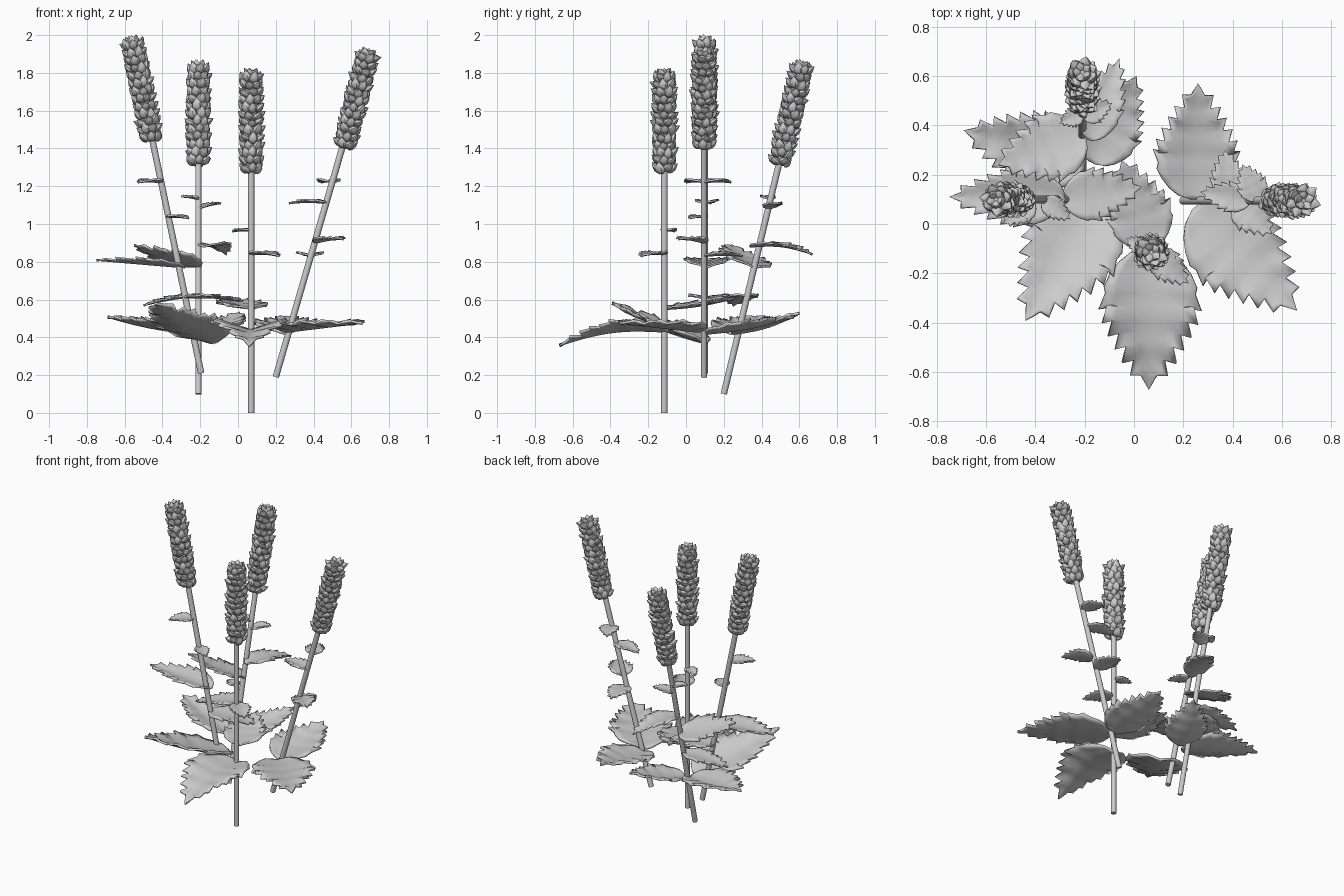
import bpy, bmesh, math, random
from mathutils import Vector, Matrix

if "Cube" in bpy.data.objects:
    bpy.data.objects.remove(bpy.data.objects["Cube"])

random.seed(4)


def finish(bm, name, smooth=True):
    bmesh.ops.recalc_face_normals(bm, faces=bm.faces)
    me = bpy.data.meshes.new(name)
    bm.to_mesh(me)
    bm.free()
    ob = bpy.data.objects.new(name, me)
    bpy.context.collection.objects.link(ob)
    if smooth:
        for p in me.polygons:
            p.use_smooth = True
        me.set_sharp_from_angle(angle=math.radians(40))
    return ob


PROFILE = [(0, .12), (.05, .5), (.15, .8), (.28, .98), (.4, .97), (.55, .76), (.7, .52), (.85, .24), (1, 0)]


def half_width(t):
    for (a, wa), (b, wb) in zip(PROFILE, PROFILE[1:]):
        if t <= b:
            return wa + (wb - wa) * (t - a) / (b - a)
    return 0


# Serrated, cupped leaf running from base to tip
def leaf(name, base, tip, width, cup=.15, arch=.05, roll=0, teeth=5, thick=.01):
    base, tip = Vector(base), Vector(tip)
    axis = tip - base
    length = axis.length
    x = axis.normalized()
    side = Vector((0, 0, 1)).cross(x).normalized()
    side = Matrix.Rotation(roll, 3, x) @ side
    up = x.cross(side)
    rows = [(t, half_width(t), 0) for t in (0, .04, .1, .18, .27)]
    d = .56 / teeth
    for i in range(teeth):
        t = .32 + i * d
        rows.append((t, half_width(t) - .04, 0))
        rows.append((t + .5 * d, half_width(t + .4 * d) + .1, .7 * d))
    rows += [(.9, .17, 0), (.95, .09, 0), (1, 0, 0)]
    cols = (-1, -.75, -.4, 0, .4, .75, 1)
    bm = bmesh.new()
    grid = []
    for t, w, sweep in rows:
        row = []
        for u in cols:
            s = t + sweep * max(0, abs(u) - .4) / .6
            v = u * w * width / 2
            h = cup * abs(v) + arch * length * math.sin(math.pi * min(t, 1))
            h += .02 * width * math.sin(t * 30) * abs(u)
            row.append(bm.verts.new(base + x * s * length + side * v + up * h))
        grid.append(row)
    for a, b in zip(grid, grid[1:]):
        for i in range(len(cols) - 1):
            bm.faces.new((a[i], a[i + 1], b[i + 1], b[i]))
    bmesh.ops.remove_doubles(bm, verts=bm.verts, dist=1e-5)
    ob = finish(bm, name)
    mod = ob.modifiers.new("thickness", 'SOLIDIFY')
    mod.thickness = thick
    mod.offset = 0


# Straight stem
def stem(name, a, b):
    a, b = Vector(a), Vector(b)
    bm = bmesh.new()
    q = (b - a).to_track_quat('Z', 'Y').to_matrix().to_4x4()
    bmesh.ops.create_cone(bm, cap_ends=True, segments=10, radius1=.017, radius2=.017,
                          depth=(b - a).length, matrix=Matrix.Translation((a + b) / 2) @ q)
    finish(bm, name)


# Flower spike: core covered in staggered pointed buds
def spike(name, a, b):
    a, b = Vector(a), Vector(b)
    length = (b - a).length
    M = Matrix.Translation(a) @ (b - a).to_track_quat('Z', 'Y').to_matrix().to_4x4()
    bm = bmesh.new()
    bmesh.ops.create_cone(bm, cap_ends=True, segments=10, radius1=.03, radius2=.036, depth=length - .05,
                          matrix=M @ Matrix.Translation((0, 0, length / 2)))

    # The bud's pointed end tilts outwards
    def bud(r, z, ang, tilt, size):
        loc = Matrix.Rotation(ang, 4, 'Z') @ Matrix.Translation((r, 0, z)) @ Matrix.Rotation(tilt, 4, 'Y')
        res = bmesh.ops.create_uvsphere(bm, u_segments=7, v_segments=5, radius=1)
        for v in res['verts']:
            k = 1.4 if v.co.z > .95 else 1
            v.co = M @ loc @ Vector((v.co.x * size * .7, v.co.y * size * .92, v.co.z * size * k))
    rows = 13
    for i in range(rows):
        f = i / (rows - 1)
        r = .036 + .009 * math.sin(math.pi * (.15 + .7 * f))
        for j in range(7):
            bud(r, .03 + f * (length - .085) + random.uniform(-.006, .006),
                (j + .5 * (i % 2)) * math.tau / 7 + random.uniform(-.15, .15),
                random.uniform(.3, 1.1), random.uniform(.027, .031))
    for j in range(5):
        bud(.02, length - .034, j * math.tau / 5, random.uniform(.2, .7), .025)
    finish(bm, name)


# Stems: bottom, start of spike, top of spike
STEMS = {
    "front": ((.07, -.115, 0), (.07, -.115, 1.265), (.07, -.115, 1.83)),
    "left": ((-.195, .1, .21), (-.455, .1, 1.43), (-.565, .1, 2.0)),
    "back": ((-.21, .2, .1), (-.21, .492, 1.305), (-.21, .622, 1.87)),
    "right": ((.2, .095, .19), (.56, .095, 1.395), (.695, .095, 1.935)),
}
for n, (p, q, r) in STEMS.items():
    stem(n + "_stem", p, Vector(q) + (Vector(r) - Vector(q)) * .5)
    spike(n + "_flower_spike", q, r)


def on_stem(n, z):
    p, q, _ = map(Vector, STEMS[n])
    return p + (q - p) * (z - p.z) / (q.z - p.z)


# Large lower leaves: base, tip, width, cupping, arch, roll
for n, b, t, w, cup, arch, roll in [
    ("front", (.07, -.09, .43), (.06, -.67, .36), .39, .28, .06, 0),
    ("front_right", (.25, .07, .43), (.66, -.35, .48), .38, .15, .0, 0),
    ("front_left", (-.13, .1, .37), (-.44, -.39, .585), .39, .22, -.04, .1),
    ("back_right", (.25, .1, .42), (.26, .57, .51), .33, .22, -.03, 0),
    ("back_left", (-.2, .24, .42), (-.69, .38, .51), .31, .3, -.03, 0),
    ("back", (-.17, .25, .42), (.01, .6, .53), .26, .25, -.05, 0),
]:
    leaf(n + "_large_leaf", b, t, w, cup, arch, roll, 6, .014)

# Middle and upper leaves
for n, b, t, w, cup, arch, roll in [
    ("front_middle", (.07, -.1, .55), (-.05, .26, .61), .26, .15, -.03, 0),
    ("left_middle", (-.29, .1, .61), (.03, .15, .59), .21, .12, .03, 0),
    ("back_middle", (-.2, .32, .62), (-.5, .25, .57), .18, .15, .02, 0),
    ("left_upper", (-.28, .11, .77), (-.75, .11, .81), .23, .25, .0, 0),
    ("back_left_upper", (-.2, .36, .77), (-.55, .24, .89), .28, .15, -.04, .2),
    ("back_upper", (-.18, .34, .88), (-.06, .67, .84), .17, .2, .06, 0),
]:
    leaf(n + "_leaf", b, t, w, cup, arch, roll)

# Small leaves along the stems: stem, attachment height, tip, width
for i, (s, z, t, w) in enumerate([
    ("front", .84, (.22, -.24, .83), .13), ("front", .965, (-.03, -.06, .96), .08),
    ("left", 1.22, (-.53, .0, 1.22), .12), ("left", 1.035, (-.26, .02, 1.03), .09),
    ("back", 1.13, (-.3, .41, 1.145), .08), ("back", 1.08, (-.09, .49, 1.11), .1),
    ("right", 1.22, (.44, .24, 1.22), .12), ("right", 1.11, (.27, .13, 1.11), .12),
    ("right", .9, (.56, -.04, .92), .15), ("right", .83, (.37, .3, .83), .14),
]):
    leaf(f"{s}_small_leaf_{i}", on_stem(s, z), t, w, .2, .03, 0, 4)
